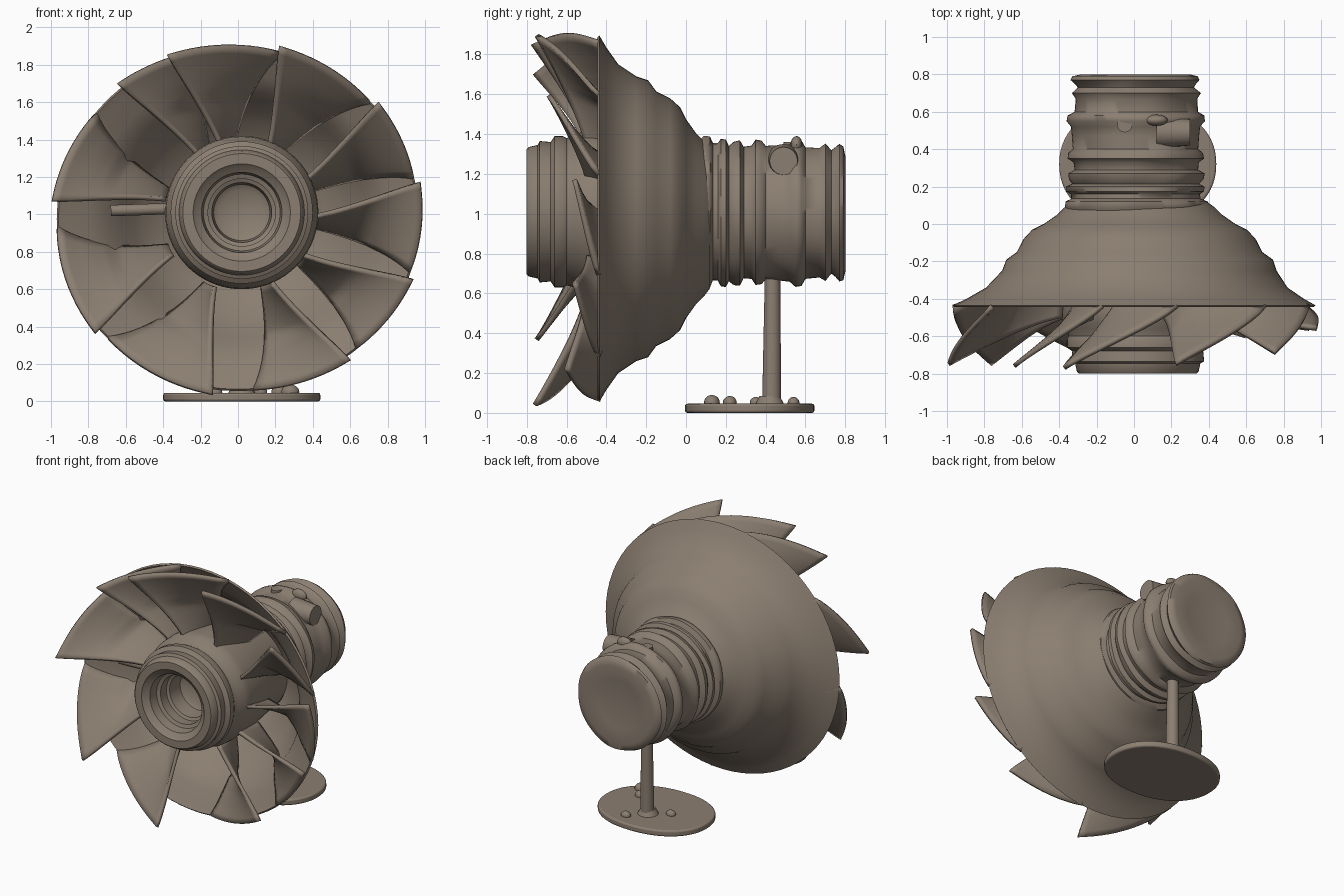
import bpy, bmesh
from math import sin, cos, pi, radians, copysign
from mathutils import Vector, Matrix

if "Cube" in bpy.data.objects:
    bpy.data.objects.remove(bpy.data.objects["Cube"])

bronze = bpy.data.materials.new("aged_bronze")
bronze.diffuse_color = (0.26, 0.21, 0.165, 1)
bronze.use_nodes = True
bronze.node_tree.nodes["Principled BSDF"].inputs["Base Color"].default_value = bronze.diffuse_color


def finish(bm, name, angle=40):
    bmesh.ops.recalc_face_normals(bm, faces=bm.faces)
    me = bpy.data.meshes.new(name)
    bm.to_mesh(me)
    bm.free()
    for p in me.polygons:
        p.use_smooth = True
    me.set_sharp_from_angle(angle=radians(angle))
    me.materials.append(bronze)
    ob = bpy.data.objects.new(name, me)
    bpy.context.collection.objects.link(ob)
    return ob


def lathe(name, prof, cx, cz, sx=1.0, closed=False, wave=0.0, angle=40, drift=0.0, n=72):
    """Revolve (y, r) points around the y axis; r = 0 closes an end; drift shifts the rear in x."""
    bm = bmesh.new()
    rings = []
    for k, (y, r) in enumerate(prof):
        if r == 0:
            rings.append([bm.verts.new((cx, y, cz))] * n)
            continue
        f = min(max((y + .44) / .2, 0), 1)
        ring = []
        for i in range(n):
            a = 2 * pi * i / n
            rr = r + wave * sin(3 * a + k * .7) + wave * .5 * sin(7 * a + k * .9)
            ring.append(bm.verts.new((cx + drift * f + (sx - drift * f) * rr * cos(a),
                                      y, cz + rr * sin(a))))
        rings.append(ring)
    pairs = list(zip(rings, rings[1:]))
    if closed:
        pairs.append((rings[-1], rings[0]))
    for A, B in pairs:
        for i in range(n):
            j = (i + 1) % n
            vs = []
            for v in (A[i], A[j], B[j], B[i]):
                if v not in vs:
                    vs.append(v)
            bm.faces.new(vs)
    return finish(bm, name, angle)


def rod(name, p0, p1, r, r2=None, n=24):
    p0, p1 = Vector(p0), Vector(p1)
    d = p1 - p0
    bm = bmesh.new()
    m = Matrix.Translation((p0 + p1) / 2) @ d.to_track_quat('Z', 'Y').to_matrix().to_4x4()
    bmesh.ops.create_cone(bm, cap_ends=True, segments=n, radius1=r,
                          radius2=r if r2 is None else r2, depth=d.length, matrix=m)
    return finish(bm, name)


def blob(name, loc, scale):
    bm = bmesh.new()
    m = Matrix.Translation(loc) @ Matrix.Diagonal((*scale, 1))
    bmesh.ops.create_uvsphere(bm, u_segments=16, v_segments=10, radius=1, matrix=m)
    return finish(bm, name)


# flared dish behind the blades: outer skin, then inner skin
CZ, SX = 0.975, 1.055
outer = [(-.435, .92), (-.40, .86), (-.34, .775), (-.25, .715), (-.19, .695), (-.15, .64),
         (-.08, .605), (-.03, .56), (.0, .50), (.05, .43), (.09, .39), (.12, .35)]
inner = [(.05, .33), (-.03, .43), (-.08, .52), (-.15, .57), (-.22, .64), (-.30, .68),
         (-.37, .77), (-.42, .87), (-.445, .91)]
lathe("flared_dish", outer + inner, 0.0, CZ, SX, closed=True, drift=.03)

# front hub with stepped bore
hub = [(.05, 0), (.05, .36), (-.25, .40), (-.46, .41), (-.52, .405), (-.56, .38), (-.60, .37),
       (-.62, .38), (-.66, .38), (-.68, .35), (-.735, .355), (-.745, .335), (-.79, .325),
       (-.80, .315), (-.80, .26), (-.785, .245), (-.765, .215), (-.70, .205), (-.69, .18),
       (-.62, .18), (-.61, .16), (-.50, .15), (-.48, .12), (-.47, 0)]
lathe("front_hub", hub, .02, 1.01)

# ribbed rear barrel with a slightly domed end
barrel = [(.0, .34), (.06, .36), (.09, .385), (.12, .38), (.135, .345), (.16, .345), (.175, .37),
          (.20, .37), (.215, .34), (.24, .36), (.27, .365), (.29, .33), (.33, .335), (.35, .365),
          (.38, .36), (.40, .335), (.47, .34), (.52, .345), (.55, .37), (.58, .365), (.60, .33),
          (.67, .325), (.70, .345), (.73, .31), (.75, .325), (.77, .345), (.79, .335),
          (.80, .29), (.79, .18), (.775, 0)]
lathe("ribbed_barrel", barrel, .01, 1.005, wave=.004, angle=55)


def dish_y(r):
    """Depth of the inner dish skin at radius r."""
    pts = sorted((rr, y) for y, rr in inner)
    for (r0, y0), (r1, y1) in zip(pts, pts[1:]):
        if r0 <= r <= r1:
            return y0 + (y1 - y0) * (r - r0) / (r1 - r0)
    return pts[-1][1]


def blade(name, tip, span, y_tip):
    """Sail-like sheet from the dish to a free leading edge at angle tip."""
    bm = bmesh.new()
    NT, NS = 16, 12
    grid = []
    for i in range(NT + 1):
        t = i / NT
        row = []
        for j in range(NS + 1):
            s = j / NS
            r = .38 + t * (.535 + .03 * s)
            y0 = max(min(dish_y(min(.38 + t * .535, .91)), -.22), -.44)
            y1 = -.50 + (y_tip + .50) * t ** 1.3
            lead = tip - 10 * (1 - t) ** 1.5
            a = radians(lead - (8 + (span - 8) * t ** .9) * (1 - s) ** 1.1)
            y = y0 + (y1 - y0) * s ** .85
            row.append(bm.verts.new((SX * r * cos(a), y, CZ + r * sin(a))))
        grid.append(row)
    for i in range(NT):
        for j in range(NS):
            bm.faces.new((grid[i][j], grid[i + 1][j], grid[i + 1][j + 1], grid[i][j + 1]))
    ob = finish(bm, name)
    mod = ob.modifiers.new("thickness", 'SOLIDIFY')
    mod.thickness, mod.offset = .024, 0


# swept blades, slightly uneven: tip angle, sweep, tip depth
BLADES = [(12, 30, -.56), (41, 27, -.69), (77, 34, -.75), (112, 36, -.77), (130, 30, -.76),
          (174, 32, -.75), (220, 37, -.75), (262, 38, -.76), (307, 32, -.60), (340, 29, -.56)]
for k, (tip, span, depth) in enumerate(BLADES):
    blade(f"blade_{k + 1}", tip, span, depth)

# small cross strut seen in the left opening
rod("cross_strut", (-.68, -.42, 1.02), (-.38, -.42, 1.03), .03)

# fittings on the barrel
rod("side_boss", (.12, .49, 1.265), (.30, .49, 1.265), .085, .07)
rod("top_boss", (-.05, .53, 1.3), (-.05, .53, 1.36), .04)
blob("top_bump", (.12, .555, 1.345), (.06, .03, .045))

# stand: post, collar and rounded foot plate, slightly fuller than an ellipse
rod("stand_post", (.02, .43, .03), (.02, .435, .75), .048, .038)
rod("post_collar", (.02, .42, .04), (.02, .42, .085), .075, .05)
plate = bmesh.new()
bmesh.ops.create_cone(plate, cap_ends=True, segments=64, radius1=1, radius2=1, depth=.046,
                      matrix=Matrix.Translation((0, 0, .023)))
for v in plate.verts:
    v.co.x = .02 + .42 * copysign(abs(v.co.x) ** .92, v.co.x)
    v.co.y = .32 + .325 * copysign(abs(v.co.y) ** .92, v.co.y)
foot = finish(plate, "foot_plate")
bev = foot.modifiers.new("soft_rim", 'BEVEL')
bev.width, bev.segments = .012, 3
for k, (x, y, r) in enumerate([(.28, .13, .04), (.22, .22, .035), (-.12, .35, .03), (.12, .54, .03)]):
    blob(f"foot_bump_{k + 1}", (x, y, .05), (r * 1.2, r, r))
